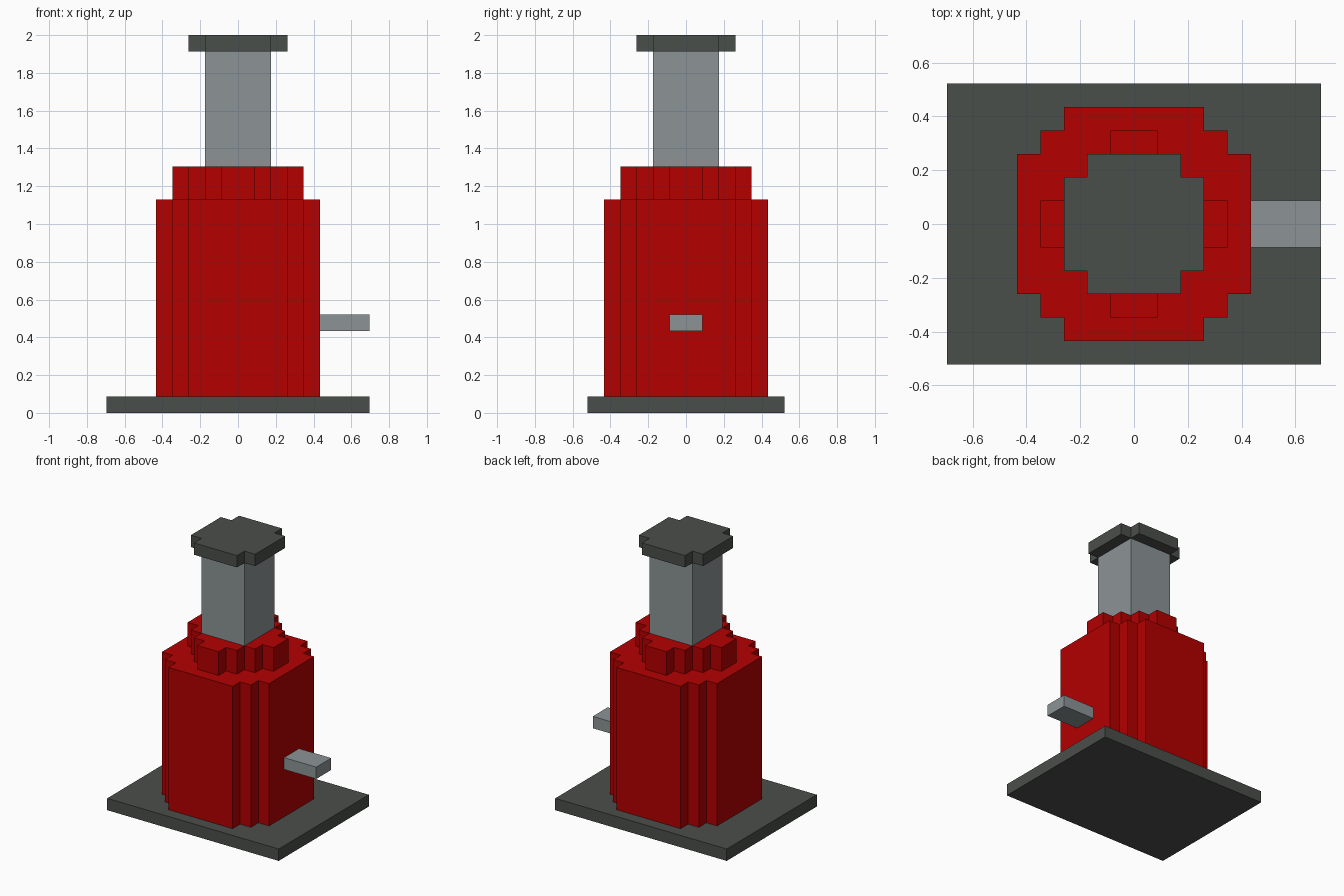
import bpy
import bmesh

if "Cube" in bpy.data.objects:
    bpy.data.objects.remove(bpy.data.objects["Cube"])

U = 2 / 23  # grid unit: the model is 23 units tall


def material(name, rgb):
    m = bpy.data.materials.new(name)
    m.diffuse_color = (*rgb, 1)
    m.use_nodes = True
    m.node_tree.nodes["Principled BSDF"].inputs["Base Color"].default_value = m.diffuse_color
    return m


DARK = material("dark_grey", (0.0685, 0.0762, 0.0685))
STEEL = material("steel_grey", (0.262, 0.296, 0.305))
RED = material("red", (0.456, 0.0, 0.0))


def prism(name, outline, z0, z1, mat):
    """Extrude a counter-clockwise outline (grid units) from z0 to z1."""
    bm = bmesh.new()
    base = bm.faces.new([bm.verts.new((x * U, y * U, z0 * U)) for x, y in outline])
    ext = bmesh.ops.extrude_face_region(bm, geom=[base], use_keep_orig=True)
    top = [v for v in ext["geom"] if isinstance(v, bmesh.types.BMVert)]
    bmesh.ops.translate(bm, verts=top, vec=(0, 0, (z1 - z0) * U))
    bmesh.ops.recalc_face_normals(bm, faces=bm.faces)
    mesh = bpy.data.meshes.new(name)
    bm.to_mesh(mesh)
    bm.free()
    mesh.materials.append(mat)
    ob = bpy.data.objects.new(name, mesh)
    bpy.context.collection.objects.link(ob)
    return ob


def rect(x0, x1, y0, y1):
    return [(x0, y0), (x1, y0), (x1, y1), (x0, y1)]


def stepped(corner):
    """Repeat a stepped corner of the +x +y quadrant four times."""
    pts = []
    for _ in range(4):
        pts += corner
        corner = [(-y, x) for x, y in corner]
    return pts


# Base plate
prism("base_plate", rect(-8, 8, -6, 6), 0, 1, DARK)

# Stepped round body and the smaller collar on it
prism("body", stepped([(5, 3), (4, 3), (4, 4), (3, 4), (3, 5)]), 1, 13, RED)
prism("collar", stepped([(4, 1), (3, 1), (3, 2), (2, 2), (2, 3), (1, 3), (1, 4)]),
      13, 15, RED)

# Square piston with a stepped cap
prism("piston", rect(-2, 2, -2, 2), 15, 22, STEEL)
prism("cap", stepped([(3, 2), (2, 2), (2, 3)]), 22, 23, DARK)

# Side lever
prism("lever", rect(5, 8, -1, 1), 5, 6, STEEL)
